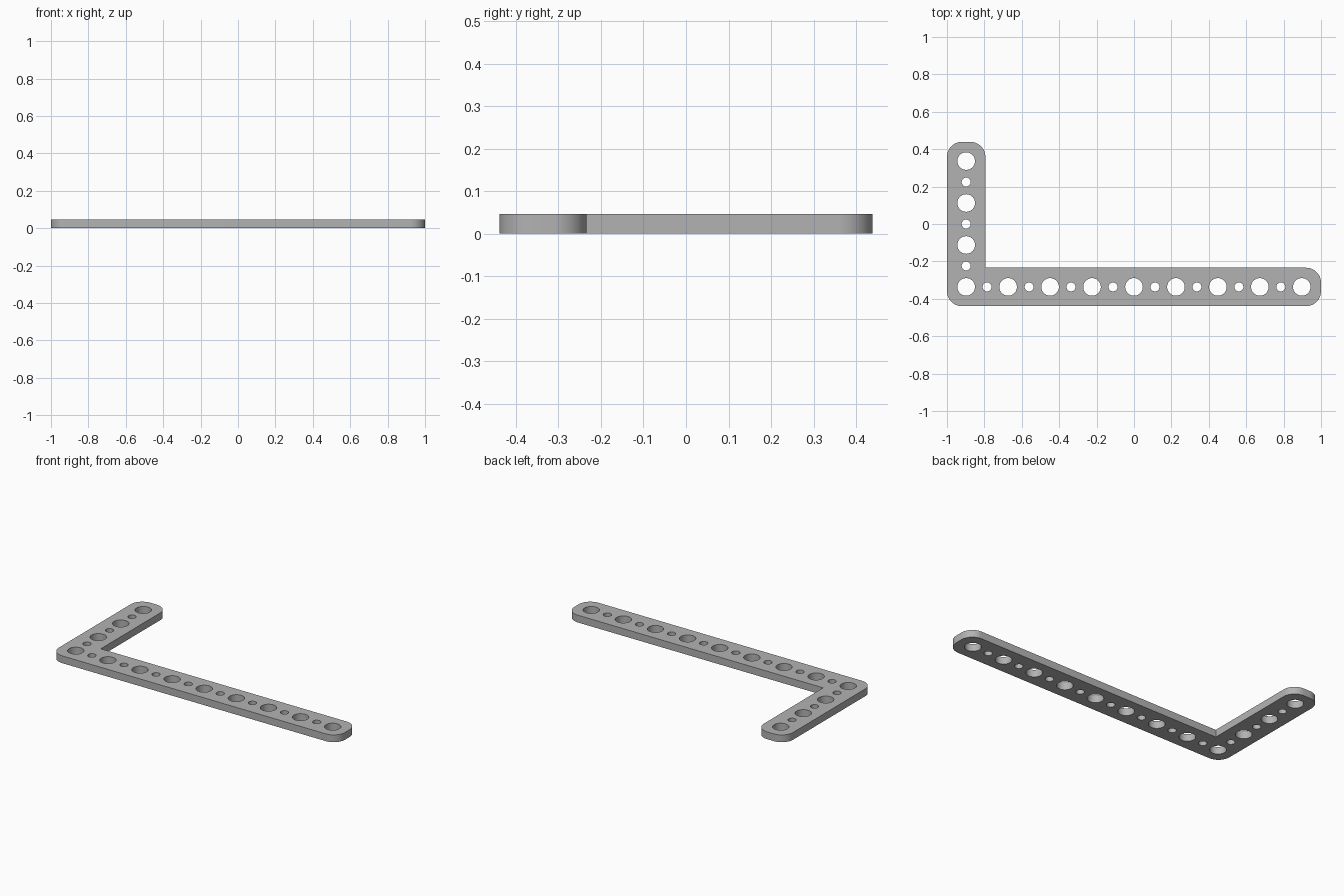
import bpy
import bmesh
from math import cos, sin, pi
from mathutils import Vector

if "Cube" in bpy.data.objects:
    bpy.data.objects.remove(bpy.data.objects["Cube"])

PITCH = 0.2243
HALF = 0.1027           # half the arm width
THICK = 0.046
CORNER = 0.08
BIG, SMALL = 0.047, 0.024
X0, Y0 = -1 + HALF, -1.5 * PITCH   # centre of the corner hole


def arc(cx, cy, radius, start, sweep, steps):
    return [Vector((cx + radius * cos(start + sweep * i / steps),
                    cy + radius * sin(start + sweep * i / steps), 0))
            for i in range(steps + 1)]


def rounded(x, y, sx, sy, start):
    """Quarter arc inside the corner at x, y; sx, sy point outward."""
    return arc(x - sx * CORNER, y - sy * CORNER, CORNER, start, pi / 2, 12)


def add_loop(bm, points):
    verts = [bm.verts.new(p) for p in points]
    return [bm.edges.new((v, verts[i - 1])) for i, v in enumerate(verts)]


bm = bmesh.new()

# L-shaped outline with rounded outer corners and a sharp inner corner
left, right = X0 - HALF, X0 + 8 * PITCH + HALF
front, back = Y0 - HALF, Y0 + 3 * PITCH + HALF
inner_x, inner_y = X0 + HALF, Y0 + HALF
outline = (rounded(left, front, -1, -1, pi)
           + rounded(right, front, 1, -1, 1.5 * pi)
           + rounded(right, inner_y, 1, 1, 0)
           + [Vector((inner_x, inner_y, 0))]
           + rounded(inner_x, back, 1, 1, 0)
           + rounded(left, back, -1, 1, pi / 2))
edges = add_loop(bm, outline)

# Alternating large and small holes along both arms
centres = [(X0 + i * PITCH / 2, Y0, i) for i in range(17)]
centres += [(X0, Y0 + i * PITCH / 2, i) for i in range(1, 7)]
for x, y, i in centres:
    radius = SMALL if i % 2 else BIG
    edges += add_loop(bm, arc(x, y, radius, 0, 2 * pi, 40)[:-1])

# Fill the profile and give it thickness
bmesh.ops.triangle_fill(bm, edges=edges, use_beauty=True, normal=(0, 0, 1))
result = bmesh.ops.extrude_face_region(bm, geom=bm.faces[:], use_keep_orig=True)
top = [g for g in result["geom"] if isinstance(g, bmesh.types.BMVert)]
bmesh.ops.translate(bm, verts=top, vec=(0, 0, THICK))
bmesh.ops.recalc_face_normals(bm, faces=bm.faces[:])

mesh = bpy.data.meshes.new("perforated_angle_plate")
bm.to_mesh(mesh)
bm.free()
plate = bpy.data.objects.new("perforated_angle_plate", mesh)
bpy.context.collection.objects.link(plate)

# Plain grey metal
grey = bpy.data.materials.new("grey_metal")
grey.use_nodes = True
colour = (0.45, 0.45, 0.45, 1)
grey.diffuse_color = colour
grey.node_tree.nodes["Principled BSDF"].inputs["Base Color"].default_value = colour
mesh.materials.append(grey)

bpy.ops.object.select_all(action="DESELECT")
plate.select_set(True)
bpy.context.view_layer.objects.active = plate
bpy.ops.object.shade_smooth_by_angle(angle=pi / 6)
